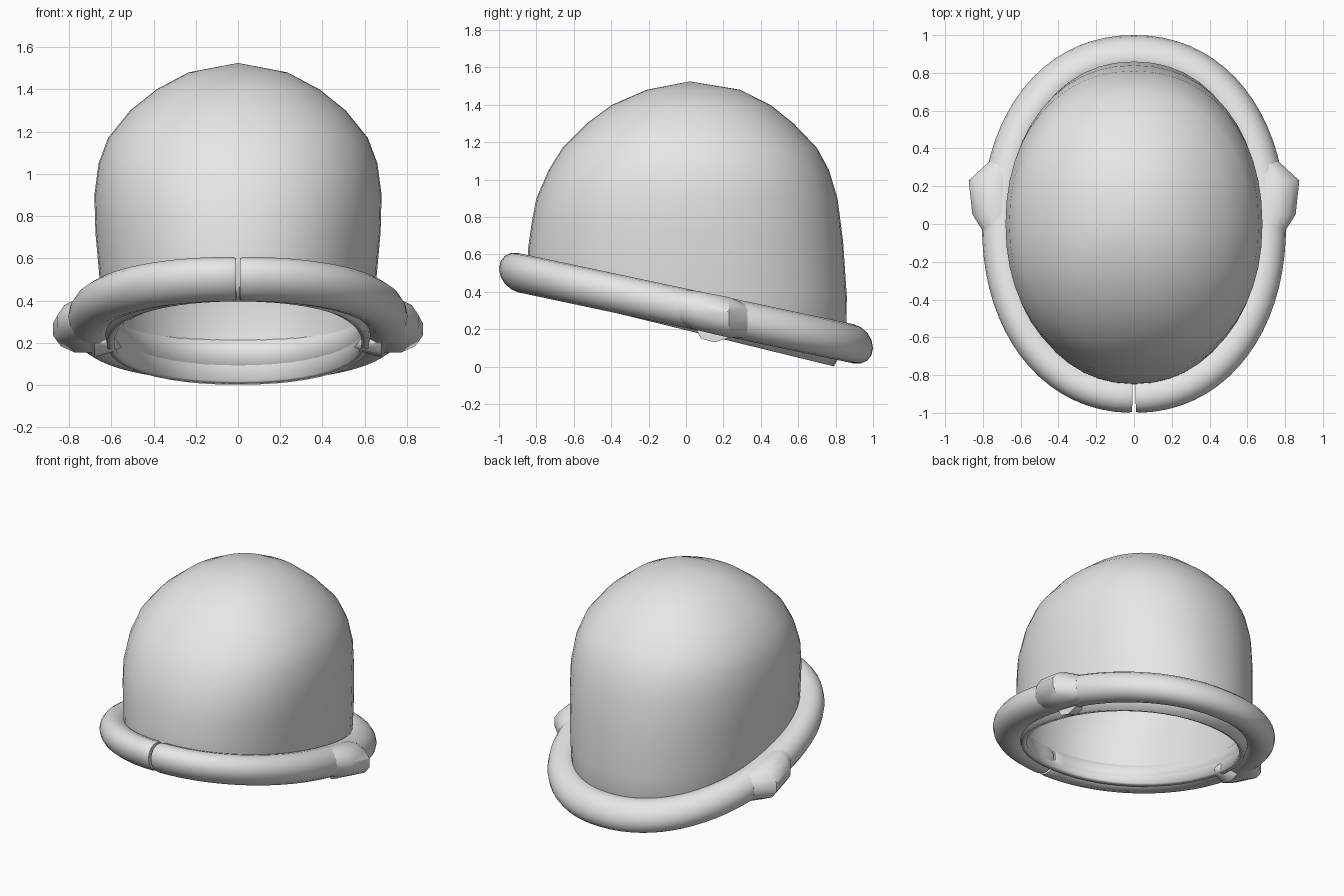
import bpy, bmesh, math
from math import sin, cos, pi, tau

cube = bpy.data.objects.get("Cube")
if cube:
    bpy.data.objects.remove(cube, do_unlink=True)

grey = bpy.data.materials.new("light grey")
grey.use_nodes = True
COLOUR = (0.8, 0.8, 0.8, 1)
grey.diffuse_color = COLOUR
grey.node_tree.nodes["Principled BSDF"].inputs["Base Color"].default_value = COLOUR


def spow(v, p):
    return math.copysign(abs(v) ** p, v)


def oval(a, rx, front, back, n=2.15):
    """Point on a rounded oval; a = 0 is the front, a = pi the back."""
    y = -spow(cos(a), 2 / n)
    return rx * spow(sin(a), 2 / n), y * (front if y < 0 else back)


def loft(name, rings, cap_start=False, cap_end=False, apex=None, angle=50):
    """Skin a list of closed rings, with optional caps or a closing apex."""
    bm = bmesh.new()
    rows = [[bm.verts.new(p) for p in ring] for ring in rings]
    n = len(rows[0])
    for lo, hi in zip(rows, rows[1:]):
        for i in range(n):
            j = (i + 1) % n
            bm.faces.new((lo[i], lo[j], hi[j], hi[i]))
    if cap_start:
        bm.faces.new(rows[0])
    if cap_end:
        bm.faces.new(rows[-1])
    if apex:
        top = bm.verts.new(apex)
        for i in range(n):
            bm.faces.new((rows[-1][i], rows[-1][(i + 1) % n], top))
    bmesh.ops.recalc_face_normals(bm, faces=bm.faces)
    mesh = bpy.data.meshes.new(name)
    bm.to_mesh(mesh)
    bm.free()
    mesh.materials.append(grey)
    obj = bpy.data.objects.new(name, mesh)
    bpy.context.collection.objects.link(obj)
    bpy.ops.object.select_all(action="DESELECT")
    obj.select_set(True)
    bpy.context.view_layer.objects.active = obj
    bpy.ops.object.shade_smooth_by_angle(angle=math.radians(angle))
    return obj


# Crown: stacked ovals (height, half width, front, back, tilt), tilted at the rim
SECTIONS = [
    (0.195, 0.62, 0.82, 0.79, 0.245),
    (0.30, 0.64, 0.85, 0.855, 0.22),
    (0.50, 0.655, 0.845, 0.86, 0.15),
    (0.72, 0.675, 0.825, 0.84, 0.06),
    (0.90, 0.68, 0.80, 0.81, 0),
    (1.05, 0.66, 0.735, 0.765, 0),
    (1.17, 0.615, 0.66, 0.70, 0),
    (1.30, 0.51, 0.53, 0.575, 0),
    (1.40, 0.385, 0.395, 0.45, 0),
    (1.48, 0.235, 0.21, 0.29, 0),
]
rings = []
for z, rx, front, back, tilt in SECTIONS:
    ring = [oval(tau * i / 48, rx, front, back) for i in range(48)]
    rings.append([(x, y, z - tilt * y) for x, y in ring])
crown = loft("crown", rings, apex=(0, 0.02, 1.525))
wall = crown.modifiers.new("wall", "SOLIDIFY")
wall.thickness = 0.035
wall.offset = -1

# Rolled brim: a tube swept around the tilted rim, split at the front
TUBE = 0.105
STEPS = 72


def brim_height(y):
    return 0.312 - 0.212 * y


def brim_ring(a, r):
    x, y = oval(a, 0.70, 0.895, 0.895)
    x2, y2 = oval(a + 0.001, 0.70, 0.895, 0.895)
    dx, dy = x2 - x, y2 - y
    length = math.hypot(dx, dy)
    nx, ny = dy / length, -dx / length
    ring = []
    for k in range(16):
        t = tau * k / 16
        px, py = x + nx * r * cos(t), y + ny * r * cos(t)
        ring.append((px, py, brim_height(py) + r * sin(t)))
    return ring


gap = 0.009
stations = [(gap, TUBE * 0.94)]
stations += [(0.03 + (tau - 0.06) * i / STEPS, TUBE) for i in range(STEPS + 1)]
stations += [(tau - gap, TUBE * 0.94)]
loft("rolled_brim", [brim_ring(a, r) for a, r in stations], True, True)

# Side knots: faceted bulges over the brim, with a small inner lump
KNOT = [  # y, centre x, half width, half height
    (-0.05, 0.705, 0.09, 0.09),
    (0.05, 0.735, 0.125, 0.108),
    (0.23, 0.74, 0.14, 0.112),
    (0.33, 0.68, 0.09, 0.09),
]
for side, label in ((1, "left"), (-1, "right")):
    rings = []
    for y, cx, rx, rz in KNOT:
        ring = []
        for k in range(12):
            t = tau * (k + 0.5) / 12
            ring.append((side * (cx + rx * cos(t)), y, brim_height(y) + rz * sin(t)))
        rings.append(ring)
    loft(label + "_knot", rings, True, True, angle=35)

    lump = []
    for x, r in ((0.68, 0.07), (0.60, 0.045)):
        lump.append([(side * x, 0.15 + 1.4 * r * cos(tau * k / 8),
                      0.20 + r * sin(tau * k / 8)) for k in range(8)])
    loft(label + "_inner_lump", lump, True, False, apex=(side * 0.55, 0.15, 0.18))
